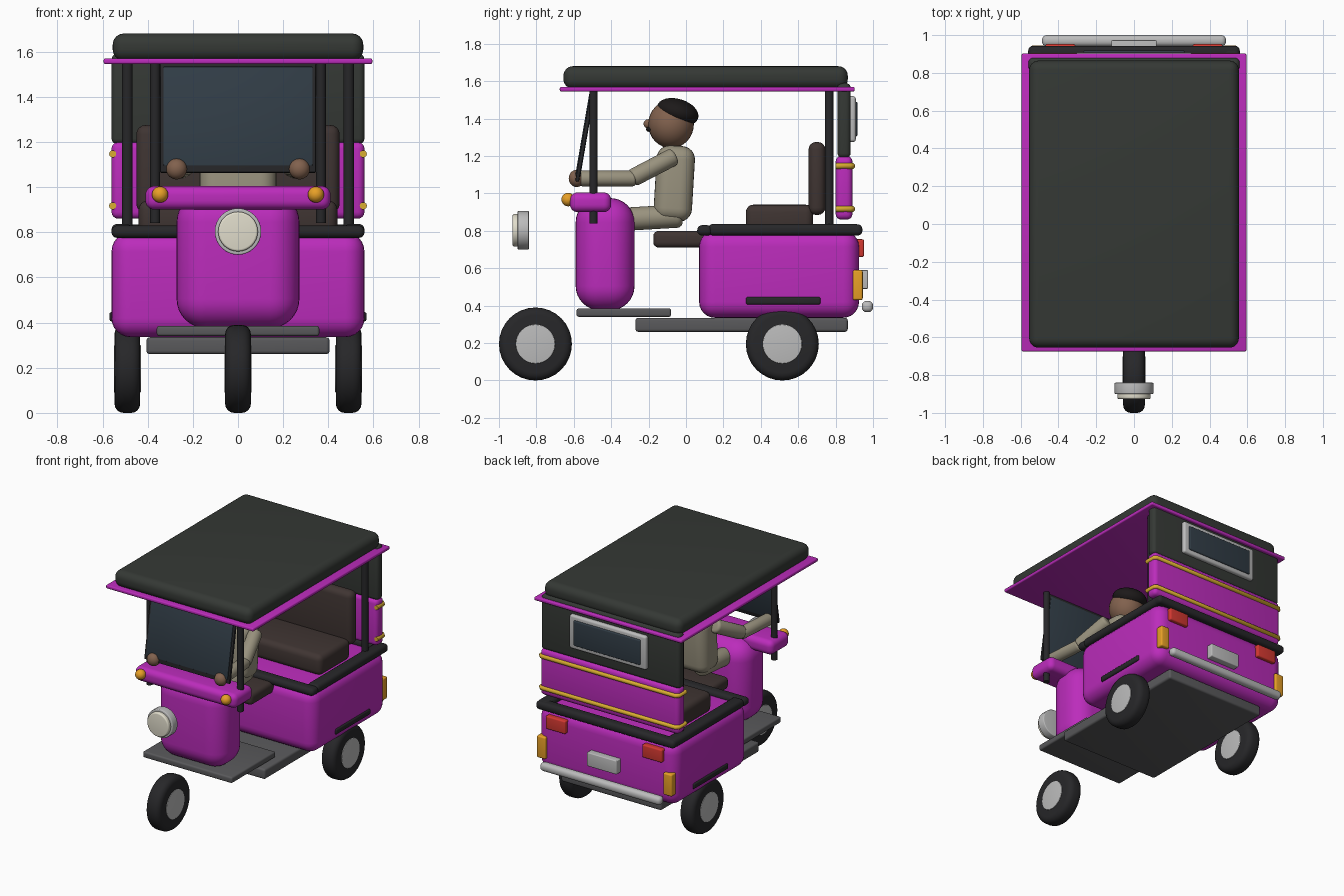
import bpy, bmesh, math
from mathutils import Vector, Matrix

if "Cube" in bpy.data.objects:
    bpy.data.objects.remove(bpy.data.objects["Cube"])


def mat(name, r, g, b):
    m = bpy.data.materials.new(name)
    m.diffuse_color = (r, g, b, 1)
    m.use_nodes = True
    m.node_tree.nodes["Principled BSDF"].inputs["Base Color"].default_value = m.diffuse_color
    return m


PINK = mat("magenta", .5, .025, .5)
DARK = mat("canvas", .035, .04, .035)
BLACK = mat("rubber", .02, .02, .022)
GLASS = mat("glass", .03, .045, .06)
BROWN = mat("upholstery", .05, .035, .032)
GOLD = mat("gold", .7, .42, .03)
AMBER = mat("amber", .8, .35, .02)
RED = mat("red", .65, .04, .03)
CREAM = mat("lens", .75, .72, .6)
SKIN = mat("skin", .22, .12, .075)
KHAKI = mat("khaki", .32, .29, .21)
HAIR = mat("hair", .012, .01, .01)
STEEL = mat("steel", .5, .5, .5)
FRAME = mat("chassis", .1, .1, .105)


def finish(name, bm, m):
    bmesh.ops.recalc_face_normals(bm, faces=bm.faces)
    me = bpy.data.meshes.new(name)
    bm.to_mesh(me)
    bm.free()
    ob = bpy.data.objects.new(name, me)
    bpy.context.collection.objects.link(ob)
    me.materials.append(m)
    bpy.ops.object.select_all(action='DESELECT')
    ob.select_set(True)
    bpy.context.view_layer.objects.active = ob
    bpy.ops.object.shade_smooth_by_angle(angle=math.radians(35))
    return ob


def box(name, x, y, z, m, r=.01, seg=4, tilt=0):
    """Rounded box from (min, max) ranges, tilted about x through its centre."""
    lo, hi = Vector((x[0], y[0], z[0])), Vector((x[1], y[1], z[1]))
    bm = bmesh.new()
    bmesh.ops.create_cube(bm, size=1, matrix=Matrix.Diagonal((*(hi - lo), 1)))
    bmesh.ops.bevel(bm, geom=bm.edges[:], offset=min(r, min(hi - lo) * .49),
                    segments=seg, profile=.5, affect='EDGES')
    bm.transform(Matrix.Translation((lo + hi) / 2) @ Matrix.Rotation(tilt, 4, 'X'))
    return finish(name, bm, m)


def ball(name, c, s, m, tilt=0):
    bm = bmesh.new()
    bmesh.ops.create_uvsphere(bm, u_segments=32, v_segments=16, radius=1)
    bm.transform(Matrix.Translation(c) @ Matrix.Rotation(tilt, 4, 'X')
                 @ Matrix.Diagonal((*s, 1)))
    return finish(name, bm, m)


def rod(name, a, b, r, m, bevel=0):
    """Cylinder from a to b."""
    a, b = Vector(a), Vector(b)
    bm = bmesh.new()
    bmesh.ops.create_cone(bm, cap_ends=True, segments=32, radius1=r, radius2=r,
                          depth=(b - a).length)
    if bevel:
        rim = [e for e in bm.edges if abs(e.verts[0].co.z - e.verts[1].co.z) < 1e-5]
        bmesh.ops.bevel(bm, geom=rim, offset=bevel, segments=4, profile=.5, affect='EDGES')
    q = (b - a).to_track_quat('Z', 'Y').to_matrix().to_4x4()
    bm.transform(Matrix.Translation((a + b) / 2) @ q)
    return finish(name, bm, m)


def wheel(name, x, y):
    rod(name + "_tyre", (x - .057, y, .195), (x + .057, y, .195), .195, BLACK, .04)
    rod(name + "_hub", (x - .06, y, .195), (x + .06, y, .195), .105, STEEL, .004)


# Wheels, chassis and floor
wheel("front_wheel", 0, -.805)
box("chassis", (-.405, .405), (-.27, .865), (.26, .335), FRAME, .015)
box("front_floor", (-.36, .36), (-.585, -.08), (.34, .385), FRAME, .012)

# Roof and its overhanging rim
box("roof", (-.555, .555), (-.655, .865), (1.56, 1.68), DARK, .05, 6)
box("roof_rim", (-.595, .595), (-.675, .902), (1.545, 1.57), PINK, .008, 3)

# Rear body with padded top rail
box("rear_body", (-.56, .56), (.07, .925), (.335, .80), PINK, .085, 6)
box("rail_front", (-.56, .56), (.06, .14), (.775, .83), BLACK, .025)
box("rail_back", (-.56, .56), (.865, .943), (.775, .835), BLACK, .025)

# Rear canopy, lower panel and window
box("rear_canopy", (-.56, .56), (.81, .88), (1.19, 1.59), DARK, .025)
box("rear_panel", (-.56, .56), (.80, .89), (.86, 1.20), PINK, .03)
box("rear_window_frame", (-.31, .31), (.868, .908), (1.275, 1.52), STEEL, .015)
box("rear_window", (-.27, .27), (.88, .918), (1.305, 1.49), GLASS, .01)

# Gold strips wrapped round the rear panel
for i, z in enumerate((.917, 1.147)):
    cu = bpy.data.curves.new("strip_path", 'CURVE')
    cu.dimensions = '3D'
    cu.bevel_depth = .016
    cu.bevel_resolution = 3
    cu.use_fill_caps = True
    sp = cu.splines.new('POLY')
    pts = [(-.555, .80), (-.555, .875), (-.54, .89), (.54, .89), (.555, .875), (.555, .80)]
    sp.points.add(len(pts) - 1)
    for p, (x, y) in zip(sp.points, pts):
        p.co = (x, y, z, 1)
    cu.materials.append(GOLD)
    strip = bpy.data.objects.new(f"gold_strip_{i}", cu)
    bpy.context.collection.objects.link(strip)

# Passenger and driver seats
box("passenger_seat", (-.44, .44), (.32, .68), (.79, .94), BROWN, .04)
box("passenger_backrest", (-.45, .45), (.655, .745), (.885, 1.275), BROWN, .04)
box("driver_seat", (-.23, .23), (-.175, .12), (.71, .80), BROWN, .03)

# Front body, dash, headlight and windscreen
box("front_body", (-.272, .272), (-.59, -.275), (.375, .975), PINK, .13, 8)
box("dash", (-.41, .41), (-.62, -.40), (.90, 1.005), PINK, .04, 6)
rod("headlight_case", (0, -.90, .803), (0, -.84, .803), .103, STEEL, .006)
rod("headlight_lens", (0, -.927, .803), (0, -.89, .803), .088, CREAM, .01)
lean = -.17
box("windscreen_frame", (-.345, .345), (-.551, -.531), (1.06, 1.55), BLACK, .006, 2, lean)
box("windscreen", (-.33, .33), (-.555, -.527), (1.09, 1.535), GLASS, .004, 2, lean)

# Number plate and bumper
box("plate", (-.12, .12), (.915, .973), (.49, .59), STEEL, .006)
box("rear_bumper", (-.487, .487), (.94, 1.0), (.365, .425), STEEL, .025)

# Driver: head, torso
box("driver_torso", (-.17, .17), (-.165, .04), (.85, 1.255), KHAKI, .07, 6, -.06)
rod("driver_neck", (0, -.07, 1.22), (0, -.08, 1.3), .05, SKIN)
ball("driver_head", (0, -.08, 1.37), (.12, .122, .128), SKIN)
ball("driver_hair", (0, -.045, 1.435), (.122, .115, .07), HAIR, -.3)
ball("driver_nose", (0, -.203, 1.372), (.02, .024, .024), SKIN)
ball("driver_moustache", (0, -.197, 1.343), (.045, .016, .014), HAIR)

# Parts repeated on both sides
for side, s in (("right", 1), ("left", -1)):
    def span(a, b):
        return (a, b) if s > 0 else (-b, -a)
    wheel(f"{side}_rear_wheel", .49 * s, .515)
    box(f"{side}_rail", span(.47, .56), (.12, .93), (.775, .837), BLACK, .025)
    box(f"{side}_body_strip", span(.545, .57), (.32, .72), (.405, .447), BLACK, .012)
    rod(f"{side}_front_post", (.367 * s, -.495, .84), (.367 * s, -.495, 1.55), .022, BLACK)
    rod(f"{side}_rear_post", (.49 * s, .765, .81), (.49 * s, .765, 1.55), .023, BLACK)
    ball(f"{side}_front_indicator", (.345 * s, -.63, .967), (.036,) * 3, AMBER)
    box(f"{side}_tail_light", span(.31, .47), (.90, .952), (.66, .755), RED, .01)
    box(f"{side}_rear_indicator", span(.475, .545), (.89, .945), (.43, .59), AMBER, .01)
    # driver limbs
    shoulder, elbow, hand = (.185 * s, -.06, 1.2), (.25 * s, -.29, 1.08), (.272 * s, -.57, 1.08)
    rod(f"{side}_upper_arm", shoulder, elbow, .048, KHAKI, .02)
    rod(f"{side}_forearm", (.25 * s, -.27, 1.08), hand, .042, KHAKI, .015)
    ball(f"{side}_hand", (.272 * s, -.585, 1.08), (.046, .042, .046), SKIN)
    rod(f"{side}_thigh", (.09 * s, -.02, .88), (.1 * s, -.36, .86), .062, KHAKI, .03)
